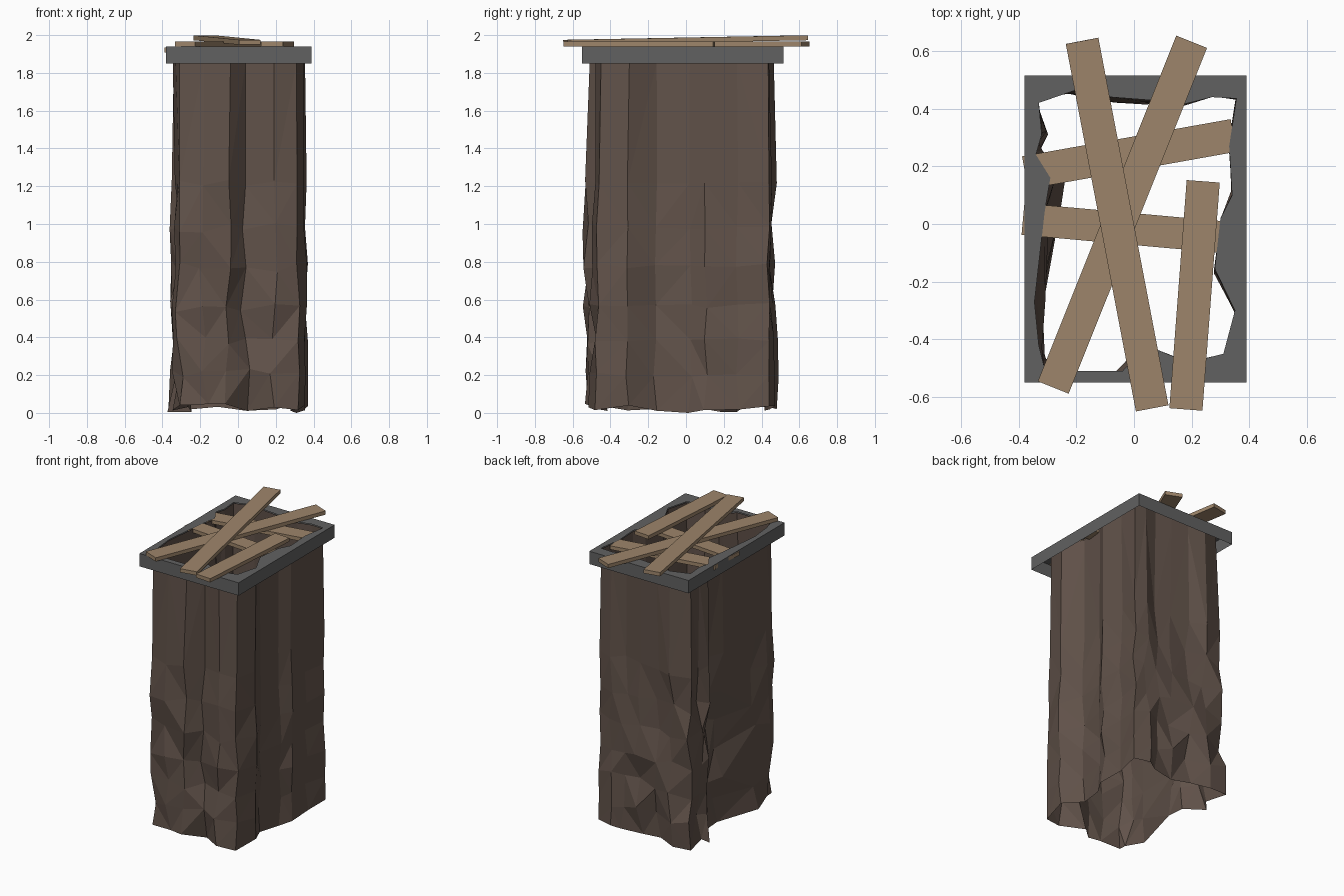
import bpy, bmesh, math, random
from mathutils import Vector, Matrix

if "Cube" in bpy.data.objects:
    bpy.data.objects.remove(bpy.data.objects["Cube"])

random.seed(5)


def material(name, color):
    m = bpy.data.materials.new(name)
    m.diffuse_color = (*color, 1)
    m.use_nodes = True
    m.node_tree.nodes["Principled BSDF"].inputs["Base Color"].default_value = m.diffuse_color
    return m


ROCK = material("earth_brown", (0.12, 0.085, 0.068))
STONE = material("dark_grey", (0.12, 0.12, 0.12))
WOOD = material("plank_wood", (0.34, 0.235, 0.145))


def add_object(name, bm, mat):
    me = bpy.data.meshes.new(name)
    bm.to_mesh(me)
    bm.free()
    me.materials.append(mat)
    ob = bpy.data.objects.new(name, me)
    bpy.context.collection.objects.link(ob)
    return ob


# irregular opening shared by the frame and the shaft, counterclockwise
OPENING = [(-.31, -.50), (-.18, -.51), (-.04, -.51), (.04, -.42), (.19, -.48),
           (.31, -.45), (.35, -.30), (.28, -.155), (.30, .02), (.34, .10),
           (.33, .27), (.355, .435), (.27, .44), (.17, .415), (.05, .43),
           (-.08, .44), (-.20, .465), (-.33, .42), (-.32, .31), (-.34, .24),
           (-.29, .16), (-.31, .04), (-.345, -.27), (-.33, -.42)]
N = len(OPENING)

# rocky shaft: rings that get rougher towards the bottom, open ends
bm = bmesh.new()
rings = []
for z in (0.03, 0.2, 0.38, 0.57, 0.78, 0.98, 1.22, 1.85, 1.935):
    ring = []
    depth = max(0, min(1, (1.6 - z) / 0.8))
    for x, y in OPENING:
        rough = depth * (0.012 if x > 0.27 else 0.03)
        px = x * (1 + 0.02 * depth) + random.uniform(-rough, rough)
        py = y * (1 + (0.045 if y < 0 else 0.01) * depth) + random.uniform(-rough, rough)
        if x < -0.28 and -0.3 < y < 0.2:          # left wall bulges inward
            px += 0.035 * depth
        if x < -0.31 and y > 0.4:                 # back left corner juts out
            px -= 0.02 * depth
            py += 0.03 * depth
        pz = z + (random.uniform(-1, 1) * 1.2 * rough if z > 0.1 else random.uniform(-.025, .02))
        ring.append(bm.verts.new((max(-.39, min(.37, px)), max(-.55, min(.525, py)), pz)))
    rings.append(ring)
rings[0][8].co.z = 0
for low, high in zip(rings, rings[1:]):
    for i in range(N):
        j = (i + 1) % N
        bm.faces.new((low[i], low[j], high[j], high[i]))
bmesh.ops.triangulate(bm, faces=bm.faces)
add_object("rocky_shaft", bm, ROCK)

# rim frame: flat top with the irregular hole, and an outer skirt open below
bm = bmesh.new()
OUTER = [(-.38, -.55), (.39, -.55), (.39, .515), (-.38, .515)]


def loop(points, z):
    vs = [bm.verts.new((x, y, z)) for x, y in points]
    return vs, [bm.edges.new((vs[i], vs[(i + 1) % len(vs)])) for i in range(len(vs))]


b, outer_edges = loop(OUTER, 1.94)
hole, hole_edges = loop(OPENING, 1.94)
bmesh.ops.triangle_fill(bm, use_beauty=True, use_dissolve=False,
                        edges=outer_edges + hole_edges, normal=(0, 0, 1))
a = [bm.verts.new((x, y, 1.85)) for x, y in OUTER]
for f in bm.faces:
    f.normal_update()
    if f.normal.z < 0:
        f.normal_flip()
for i in range(4):
    j = (i + 1) % 4
    bm.faces.new((a[i], a[j], b[j], b[i]))
add_object("rim_frame", bm, STONE)


# planks laid across the opening
def plank(name, start, end, width=0.115, thick=0.026):
    s, e = Vector(start), Vector(end)
    d = e - s
    bm = bmesh.new()
    bmesh.ops.create_cube(bm, size=1)
    bmesh.ops.scale(bm, vec=(d.length, width, thick), verts=bm.verts)
    along = d.normalized()
    side = Vector((0, 0, 1)).cross(along).normalized()
    rot = Matrix((along, side, along.cross(side))).transposed().to_4x4()
    bmesh.ops.transform(bm, matrix=Matrix.Translation((s + e) / 2) @ rot, verts=bm.verts)
    add_object(name, bm, WOOD)


plank("top_plank", (-.18, .635, 1.986), (.063, -.639, 1.962))
plank("long_diagonal_plank", (.2, .632, 1.952), (-.28, -.567, 1.952))
plank("short_plank", (.24, .148, 1.952), (.18, -.643, 1.952))
plank("back_cross_plank", (-.378, .178, 1.922), (.345, .307, 1.922))
plank("middle_cross_plank", (-.385, .017, 1.922), (.325, -.047, 1.922), 0.11)
